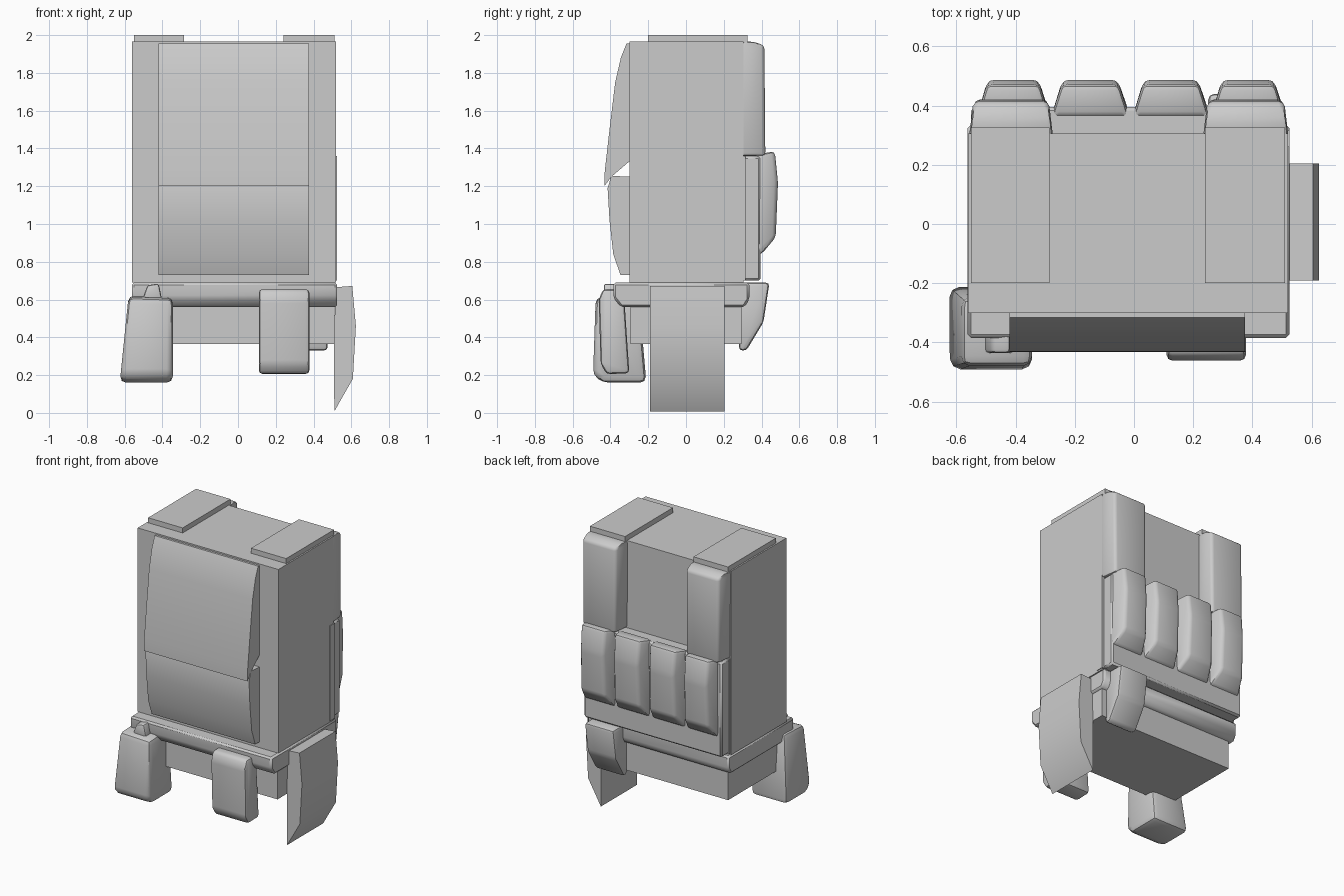
import bpy, bmesh, math
from mathutils import Vector, Matrix


def prism(name, pts, a, b, axis='x', bevel=0.0, seg=2, taper=None):
    """Extrude a profile from a to b: (y,z) along x, or (x,z) along y."""
    bm = bmesh.new()
    rings = []
    for t in (a, b):
        if axis == 'x':
            rings.append([bm.verts.new((t, p, q)) for p, q in pts])
        else:
            rings.append([bm.verts.new((p, t, q)) for p, q in pts])
    n = len(pts)
    bm.faces.new(rings[0])
    bm.faces.new(rings[1][::-1])
    for i in range(n):
        j = (i + 1) % n
        bm.faces.new((rings[0][j], rings[0][i], rings[1][i], rings[1][j]))
    # pull the sides in toward the outer face
    if taper:
        mid, inner, outer, amount = (a + b) / 2, *taper
        for v in bm.verts:
            k = max(0, min(1, (v.co.y - inner) / (outer - inner)))
            v.co.x = mid + (v.co.x - mid) * (1 - amount * k)
    bmesh.ops.recalc_face_normals(bm, faces=bm.faces)
    if bevel:
        bmesh.ops.bevel(bm, geom=bm.edges[:], offset=bevel, segments=seg,
                        profile=0.5, affect='EDGES', clamp_overlap=True)
    me = bpy.data.meshes.new(name)
    bm.to_mesh(me)
    bm.free()
    ob = bpy.data.objects.new(name, me)
    bpy.context.collection.objects.link(ob)
    bpy.ops.object.select_all(action='DESELECT')
    ob.select_set(True)
    bpy.context.view_layer.objects.active = ob
    bpy.ops.object.shade_smooth_by_angle(angle=math.radians(40))
    return ob


def box(name, x, y, z, bevel=0.0, seg=2):
    pts = [(y[0], z[0]), (y[1], z[0]), (y[1], z[1]), (y[0], z[1])]
    return prism(name, pts, x[0], x[1], bevel=bevel, seg=seg)


# Torso and lower block
box("torso", (-0.56, 0.52), (-0.30, 0.305), (0.69, 1.965))
box("hip_block", (-0.53, 0.51), (-0.295, 0.295), (0.365, 0.69))

# Padded belt around the hips
prism("belt", [(-0.345, 0.56), (0.31, 0.56), (0.335, 0.60), (0.335, 0.69),
               (-0.385, 0.69), (-0.385, 0.61)], -0.562, 0.525, bevel=0.012, seg=1)

# Front plates, the upper one overhanging the lower one
prism("upper_front_plate", [(-0.29, 1.955), (-0.315, 1.955), (-0.345, 1.88),
      (-0.375, 1.75), (-0.405, 1.50), (-0.43, 1.28), (-0.432, 1.20),
      (-0.395, 1.25), (-0.29, 1.34)], -0.42, 0.375)
prism("lower_front_plate", [(-0.29, 1.25), (-0.395, 1.255), (-0.415, 1.19),
      (-0.405, 1.02), (-0.385, 0.84), (-0.347, 0.73), (-0.29, 0.73)], -0.42, 0.375)

# Back panel carrying the magazine pouches
box("back_panel", (-0.555, 0.525), (0.26, 0.315), (0.70, 1.36))
box("back_panel_pad", (-0.55, 0.51), (0.30, 0.395), (0.70, 1.36), 0.012, 1)

# Shoulder straps: over the top, then down the back
for side, x0, x1 in (("left", -0.55, -0.285), ("right", 0.24, 0.51)):
    prism("shoulder_strap_" + side, [(-0.20, 1.95), (-0.20, 2.0), (0.325, 2.0),
          (0.325, 1.87), (0.29, 1.87), (0.29, 1.95)], x0, x1)
    prism("back_strap_" + side, [(0.29, 1.36), (0.29, 1.965), (0.36, 1.965),
          (0.415, 1.945), (0.42, 1.36)], x0 - 0.005, x1 + 0.01,
          bevel=0.018, taper=(0.36, 0.42, 0.12))

# Row of four back pouches
for i, (x0, x1) in enumerate([(-0.53, -0.285), (-0.28, -0.015),
                              (-0.005, 0.255), (0.26, 0.51)]):
    prism("back_pouch_%d" % (i + 1), [(0.36, 0.84), (0.36, 1.365), (0.47, 1.385),
          (0.487, 1.22), (0.475, 0.93), (0.40, 0.84)], x0, x1,
          bevel=0.028, taper=(0.39, 0.48, 0.30))

# Rear hip pouch hanging from the belt
prism("rear_hip_pouch", [(0.28, 0.33), (0.32, 0.33), (0.41, 0.48), (0.442, 0.69),
      (0.28, 0.69)], 0.25, 0.475, bevel=0.02)

# Holster plate on the right hip
prism("holster", [(0.515, 0.665), (0.605, 0.672), (0.624, 0.46), (0.608, 0.18),
      (0.51, 0.008), (0.508, 0.30)], -0.19, 0.205, axis='y')

# Front pouch
prism("front_pouch", [(-0.30, 0.21), (-0.42, 0.205), (-0.452, 0.26), (-0.462, 0.60),
      (-0.44, 0.655), (-0.33, 0.655)], 0.11, 0.378, bevel=0.02)

# Tilted large pouch at the front left, with its hanger
big = prism("left_hip_pouch", [(-0.21, 0.16), (-0.44, 0.16), (-0.492, 0.20),
            (-0.478, 0.61), (-0.25, 0.62)], -0.625, -0.345, bevel=0.035)
for v in big.data.vertices:
    v.co.x += 0.045 * (v.co.z - 0.17) / 0.44 * (-0.345 - v.co.x) / 0.28
    v.co.z -= 0.03 * (v.co.x + 0.48) if v.co.z > 0.4 else 0
prism("pouch_hanger", [(-0.51, 0.59), (-0.48, 0.675), (-0.42, 0.685), (-0.40, 0.59)],
      -0.435, -0.34, axis='y', bevel=0.012)
